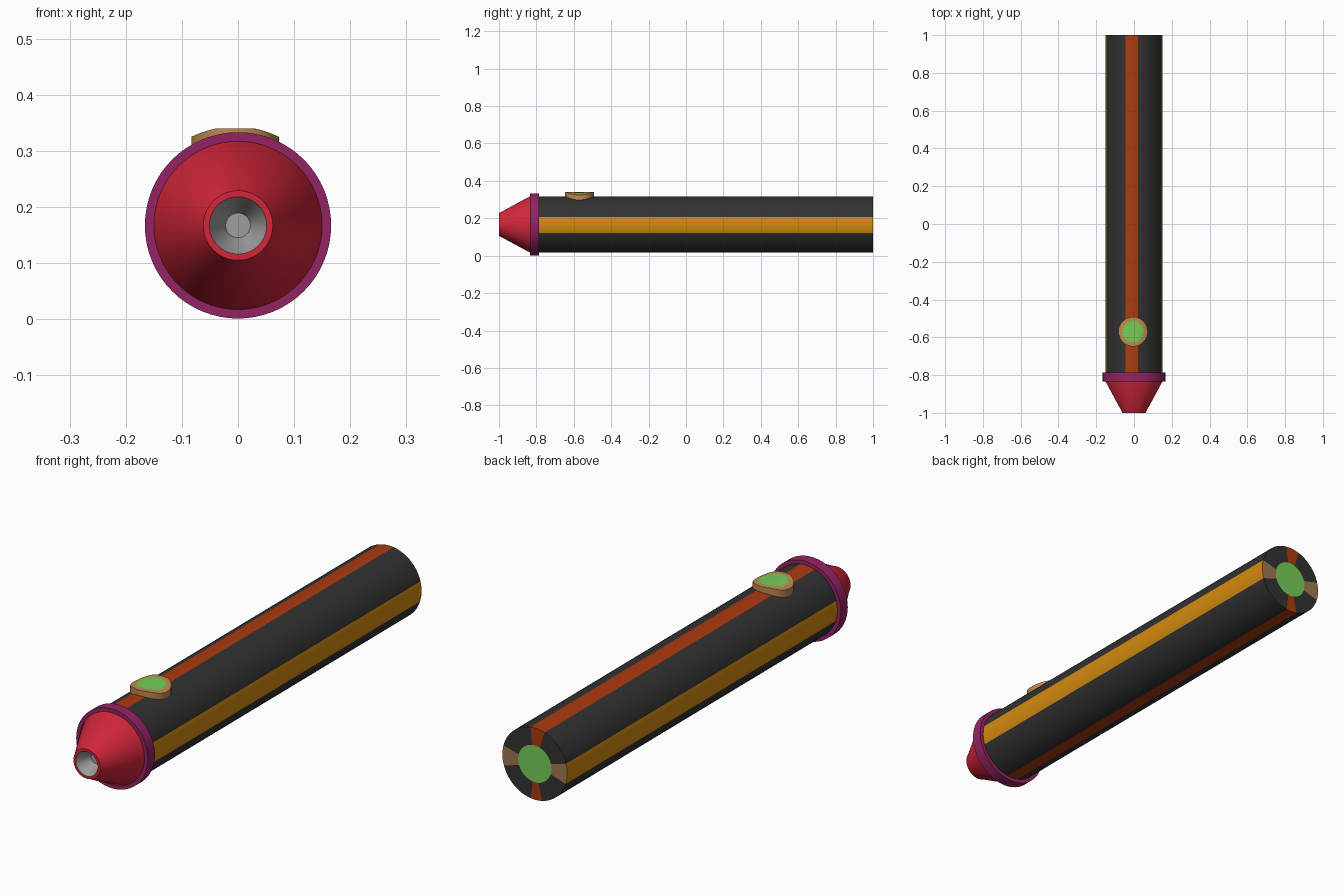
import bpy, bmesh, math
from math import sin, cos, radians, sqrt, pi

if "Cube" in bpy.data.objects:
    bpy.data.objects.remove(bpy.data.objects["Cube"])

ZC = 0.167   # height of the tube axis
R = 0.15     # tube radius


def mat(name, r, g, b):
    lin = [((c / 255 + 0.055) / 1.055) ** 2.4 if c > 10 else c / 255 / 12.92 for c in (r, g, b)]
    m = bpy.data.materials.new(name)
    m.diffuse_color = (*lin, 1)
    m.use_nodes = True
    m.node_tree.nodes["Principled BSDF"].inputs["Base Color"].default_value = m.diffuse_color
    return m


DARK = mat("charcoal", 50, 50, 50)
ORANGE = mat("amber", 212, 138, 14)
RUST = mat("rust", 172, 58, 16)
RED = mat("red", 212, 38, 58)
PURPLE = mat("plum", 148, 36, 100)
GREEN = mat("green", 118, 206, 88)
TAN = mat("tan", 190, 138, 78)
BROWN = mat("brown", 160, 120, 80)
GRAY = mat("gray", 158, 158, 158)


def finish(bm, name, mats, angle=30):
    bmesh.ops.recalc_face_normals(bm, faces=bm.faces)
    me = bpy.data.meshes.new(name)
    bm.to_mesh(me)
    bm.free()
    for m in mats:
        me.materials.append(m)
    ob = bpy.data.objects.new(name, me)
    bpy.context.collection.objects.link(ob)
    bpy.ops.object.select_all(action='DESELECT')
    ob.select_set(True)
    bpy.context.view_layer.objects.active = ob
    bpy.ops.object.shade_smooth_by_angle(angle=radians(angle))
    return ob


def bridge(bm, a, b, index=0):
    n = len(a)
    for i in range(n):
        f = bm.faces.new((a[i], a[(i + 1) % n], b[(i + 1) % n], b[i]))
        f.material_index = index[i] if isinstance(index, list) else index


def circle(bm, r, y, angles):
    return [bm.verts.new((r * cos(a), y, ZC + r * sin(a))) for a in angles]


def lathe(name, profile, mats, indices, n=64):
    """Closed turned shape: (radius, y) profile, capped at both ends."""
    bm = bmesh.new()
    ang = [2 * pi * i / n for i in range(n)]
    rings = [circle(bm, r, y, ang) for r, y in profile]
    for a, b, k in zip(rings, rings[1:], indices):
        bridge(bm, a, b, k)
    bm.faces.new(rings[0])
    bm.faces.new(rings[-1]).material_index = indices[-1]
    return finish(bm, name, mats)


# Striped tube: sectors of (start, end, side colour, end cap colour)
sectors = [(-18, 15, 1, 4), (15, 82, 0, 0), (82, 107.5, 2, 2), (107.5, 165, 0, 0),
           (165, 198, 1, 4), (198, 257, 0, 0), (257, 277, 2, 2), (277, 342, 0, 0)]
angles, side, cap = [], [], []
for s, e, c, k in sectors:
    n = math.ceil((e - s) / 5.5)
    for i in range(n):
        angles.append(radians(s + (e - s) * i / n))
        side.append(c)
        cap.append(k)
bm = bmesh.new()
front = circle(bm, R, -0.82, angles)
back = circle(bm, R, 1.0, angles)
core = circle(bm, 0.077, 1.0, angles)
bridge(bm, front, back, side)
bridge(bm, back, core, cap)
bm.faces.new(core).material_index = 3
bm.faces.new(front)
finish(bm, "tube", [DARK, ORANGE, RUST, GREEN, BROWN])

# Collar and tapered nose with a conical socket
lathe("collar", [(0.166, -0.833), (0.166, -0.787)], [PURPLE], [0])
lathe("nose", [(R, -0.82), (R, -0.835), (0.066, -0.99), (0.062, -1.0), (0.051, -1.0), (0.022, -0.94)],
      [RED, GRAY], [0, 0, 0, 0, 1])

# Push button: top follows the tube's curve, with a spiky green centre
BX, BY, SPIKES = -0.005, -0.57, 24


def button_ring(bm, radius, z=None):
    vs = []
    for i in range(2 * SPIKES):
        a = pi * i / SPIKES
        r = radius[i % 2]
        x = r * cos(a)
        top = min(0.34, ZC + sqrt(0.176 ** 2 - x * x))
        vs.append(bm.verts.new((BX + x, BY + r * sin(a), top if z is None else z)))
    return vs


bm = bmesh.new()
inner = button_ring(bm, (0.045, 0.045))
star = button_ring(bm, (0.064, 0.05))
rim = button_ring(bm, (0.078, 0.078))
base = button_ring(bm, (0.078, 0.078), 0.27)
bm.faces.new(inner)
bridge(bm, inner, star, 0)
bridge(bm, star, rim, 1)
bridge(bm, rim, base, 1)
bm.faces.new(base).material_index = 1
finish(bm, "button", [GREEN, TAN])
